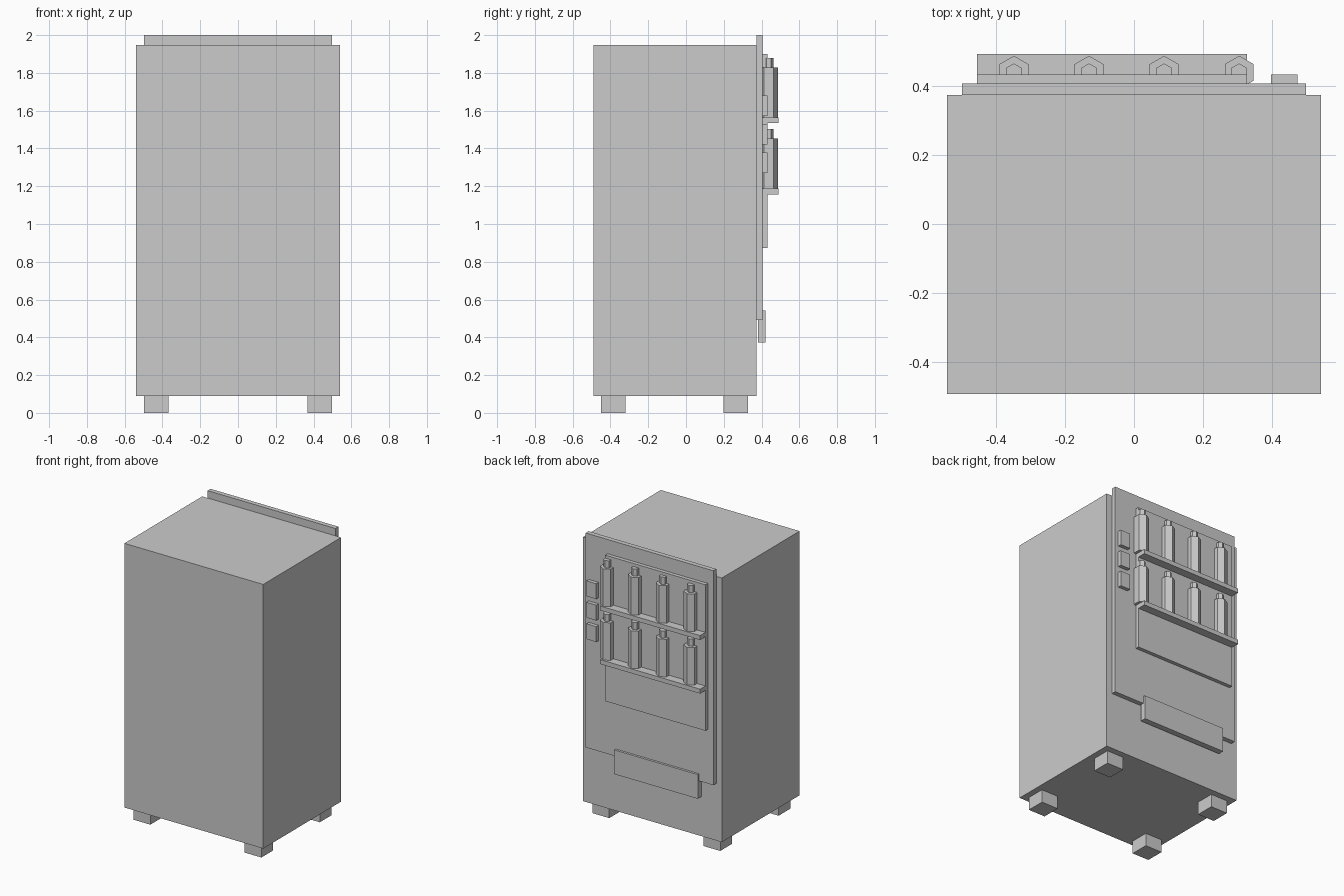
import bpy
from math import radians

if "Cube" in bpy.data.objects:
    bpy.data.objects.remove(bpy.data.objects["Cube"])


def box(name, x, y, z):
    """Box spanning the (min, max) ranges in x, y and z."""
    bpy.ops.mesh.primitive_cube_add(size=1, location=[(a + b) / 2 for a, b in (x, y, z)])
    ob = bpy.context.object
    ob.name = name
    ob.scale = [b - a for a, b in (x, y, z)]
    bpy.ops.object.transform_apply(location=False, rotation=False, scale=True)
    return ob


def hex_prism(name, x, y, z0, z1, radius):
    """Six-sided upright prism with a corner pointing along y."""
    bpy.ops.mesh.primitive_cylinder_add(vertices=6, radius=radius, depth=z1 - z0,
                                        location=(x, y, (z0 + z1) / 2))
    ob = bpy.context.object
    ob.name = name
    return ob


# Cabinet and the raised panel on its display side
box("cabinet", (-0.54, 0.54), (-0.491, 0.373), (0.09, 1.948))
box("display_panel", (-0.497, 0.497), (0.373, 0.406), (0.492, 2.0))

# Window backing and delivery tray
WINDOW_X = (-0.454, 0.326)
box("window", WINDOW_X, (0.406, 0.432), (0.873, 1.9))
box("delivery_tray", (-0.387, 0.263), (0.381, 0.422), (0.373, 0.543))

# Shelves, each with a row of four bottles
for row, top in enumerate((1.188, 1.565)):
    box(f"shelf_{row}", WINDOW_X, (0.406, 0.491), (top - 0.031, top))
    for col in range(4):
        x = -0.347 + 0.217 * col
        hex_prism(f"bottle_{row}_{col}", x, 0.438, top, top + 0.264, 0.048)
        hex_prism(f"bottle_neck_{row}_{col}", x, 0.438, top + 0.264, top + 0.314, 0.026)

# Selection buttons
for i in range(3):
    z = 1.27 + 0.151 * i
    box(f"button_{i}", (0.396, 0.472), (0.406, 0.432), (z, z + 0.108))

# Feet
for side in (-1, 1):
    for y in (-0.385, 0.264):
        x = side * 0.432
        box("foot", (x - 0.065, x + 0.065), (y - 0.065, y + 0.065), (0, 0.09))
